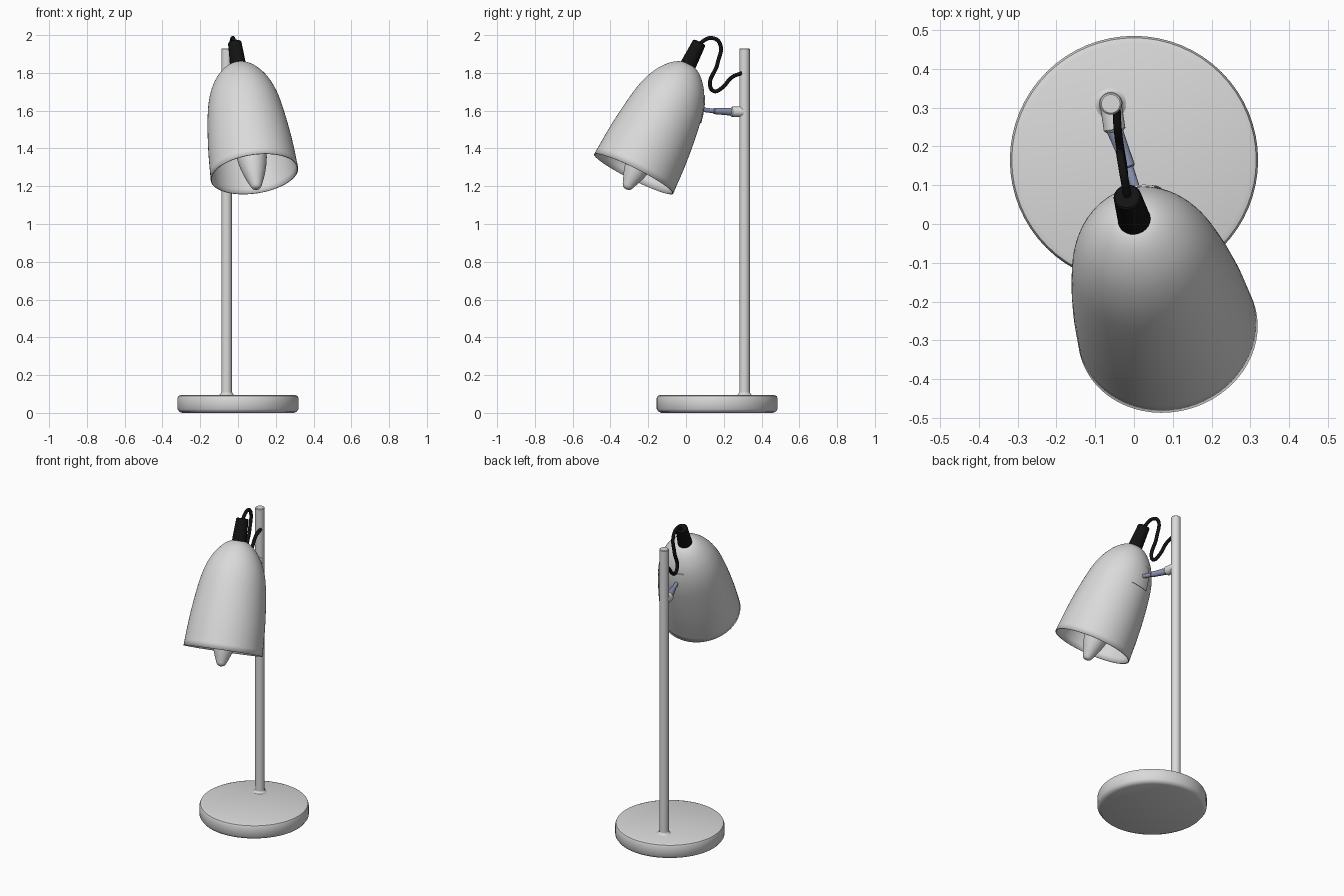
import bpy, bmesh, math
from mathutils import Vector

cube = bpy.data.objects.get("Cube")
if cube:
    bpy.data.objects.remove(cube, do_unlink=True)


def material(name, rgb):
    m = bpy.data.materials.new(name)
    m.use_nodes = True
    m.diffuse_color = (*rgb, 1)
    m.node_tree.nodes["Principled BSDF"].inputs["Base Color"].default_value = (*rgb, 1)
    return m


WHITE = material("white enamel", (0.7, 0.7, 0.7))
BLACK = material("black rubber", (0.006, 0.006, 0.006))
STEEL = material("blue steel", (0.26, 0.3, 0.45))


def revolve(name, profile, mat, origin, axis=(0, 0, 1), steps=48, facing=None, spread=None):
    """Turn (radius, height) points about an axis, fully or as a patch around a facing direction."""
    n = Vector(axis).normalized()
    u = Vector(facing) if facing else n.orthogonal()
    u = (u - n * u.dot(n)).normalized()
    v = n.cross(u)
    full = spread is None
    count = steps if full else steps + 1
    bm = bmesh.new()
    rings = []
    for r, h in profile:
        base = Vector(origin) + n * h
        if r < 1e-5:
            rings.append([bm.verts.new(base)] * count)
            continue
        angles = [2 * math.pi * i / steps if full else spread * (2 * i / steps - 1)
                  for i in range(count)]
        rings.append([bm.verts.new(base + (u * math.cos(a) + v * math.sin(a)) * r) for a in angles])
    for low, high in zip(rings, rings[1:]):
        for i in range(steps):
            j = (i + 1) % count
            corners = list(dict.fromkeys((low[i], low[j], high[j], high[i])))
            if len(corners) > 2:
                bm.faces.new(corners)
    bmesh.ops.recalc_face_normals(bm, faces=bm.faces)
    mesh = bpy.data.meshes.new(name)
    bm.to_mesh(mesh)
    bm.free()
    obj = bpy.data.objects.new(name, mesh)
    bpy.context.collection.objects.link(obj)
    mesh.materials.append(mat)
    bpy.ops.object.select_all(action='DESELECT')
    obj.select_set(True)
    bpy.context.view_layer.objects.active = obj
    bpy.ops.object.shade_smooth_by_angle(angle=math.radians(40))
    return obj


def rod(name, start, end, r0, r1, mat, bevel=0.004):
    """Rounded, optionally tapered rod between two points."""
    d = Vector(end) - Vector(start)
    h = d.length
    return revolve(name, [(0, 0), (r0 - bevel, 0), (r0, bevel), (r1, h - bevel),
                          (r1 - bevel, h), (0, h)], mat, start, d, 24)


def smooth_profile(points, cuts=5):
    """Catmull-Rom refinement of a short profile."""
    p = [Vector(q) for q in points]
    p = [p[0] * 2 - p[1]] + p + [p[-1] * 2 - p[-2]]
    out = []
    for a, b, c, d in zip(p, p[1:], p[2:], p[3:]):
        for k in range(cuts):
            t = k / cuts
            q = 0.5 * (2 * b + (c - a) * t + (2 * a - 5 * b + 4 * c - d) * t * t
                       + (3 * b - a - 3 * c + d) * t ** 3)
            out.append((max(q.x, 0), q.y))
    return out + [tuple(p[-2])]


# Round base with softened edges, and the collar around the pole
revolve("base", [(0, 0), (0.295, 0), (0.31, 0.006), (0.32, 0.02), (0.32, 0.078),
                 (0.315, 0.09), (0.3, 0.095), (0, 0.095)], WHITE, (0, 0.165, 0), steps=64)
POLE = Vector((-0.06, 0.31, 0))
revolve("pole_collar", [(0.042, 0.094), (0.034, 0.098), (0.029, 0.108)], WHITE, POLE, steps=32)
rod("pole", POLE + Vector((0, 0, 0.05)), POLE + Vector((0, 0, 1.93)), 0.028, 0.028, WHITE)

# Bell shade, tilted forward; heights run from the rim to the crown
RIM = Vector((0.087, -0.277, 1.265))
AXIS = Vector((-0.133, 0.443, 0.886)).normalized()
bell = smooth_profile([(0.234, 0), (0.224, 0.17), (0.206, 0.33), (0.184, 0.45), (0.15, 0.54),
                       (0.105, 0.605), (0.055, 0.645), (0, 0.658)])
shade = revolve("shade", bell, WHITE, RIM, AXIS, 64)
shell = shade.modifiers.new("thickness", 'SOLIDIFY')
shell.thickness = 0.006
shell.offset = -1

# Curved mounting plate that follows the shade's back
back = Vector((-0.012, 0.165, -0.084))
plate = [(r + 0.005, h) for r, h in bell if 0.39 < h < 0.55]
plate = [(plate[0][0] - 0.005, plate[0][1])] + plate + [(plate[-1][0] - 0.005, plate[-1][1])]
revolve("mount_plate", plate, WHITE, RIM, AXIS, 12, back, 0.32)

# Candle bulb and its socket inside the shade
bulb = smooth_profile([(0, -0.092), (0.022, -0.083), (0.036, -0.055), (0.06, 0.01),
                       (0.078, 0.09), (0.08, 0.18), (0.06, 0.3), (0.04, 0.38)], 4)
revolve("bulb", bulb, WHITE, RIM, AXIS, 32)
rod("socket", RIM + AXIS * 0.36, RIM + AXIS * 0.64, 0.045, 0.045, WHITE)

# Black strain relief on the crown
rod("cord_grip", RIM + AXIS * 0.635, RIM + AXIS * 0.785, 0.043, 0.036, BLACK)

# Pole clamp, hinge arm and pin reaching the shade
rod("pole_clamp", (-0.06, 0.31, 1.594), (-0.049, 0.237, 1.594), 0.028, 0.028, WHITE, 0.007)
rod("hinge_arm", (-0.053, 0.25, 1.594), (-0.012, 0.145, 1.598), 0.021, 0.016, STEEL)
rod("hinge_pin", (-0.02, 0.165, 1.596), (0.006, 0.085, 1.606), 0.012, 0.012, STEEL)

# Power cord looping from the grip to the pole
path = [(-0.015, 0.06, 1.94), (-0.02, 0.09, 1.968), (-0.028, 0.135, 1.985), (-0.035, 0.178, 1.958),
        (-0.033, 0.166, 1.847), (-0.026, 0.128, 1.73), (-0.028, 0.15, 1.703),
        (-0.034, 0.187, 1.718), (-0.042, 0.245, 1.778), (-0.045, 0.297, 1.8)]
curve = bpy.data.curves.new("power_cord", 'CURVE')
curve.dimensions = '3D'
curve.bevel_depth = 0.0105
curve.bevel_resolution = 3
curve.use_fill_caps = True
spline = curve.splines.new('BEZIER')
spline.bezier_points.add(len(path) - 1)
for point, co in zip(spline.bezier_points, path):
    point.co = co
    point.handle_left_type = point.handle_right_type = 'AUTO'
curve.materials.append(BLACK)
bpy.context.collection.objects.link(bpy.data.objects.new("power_cord", curve))
